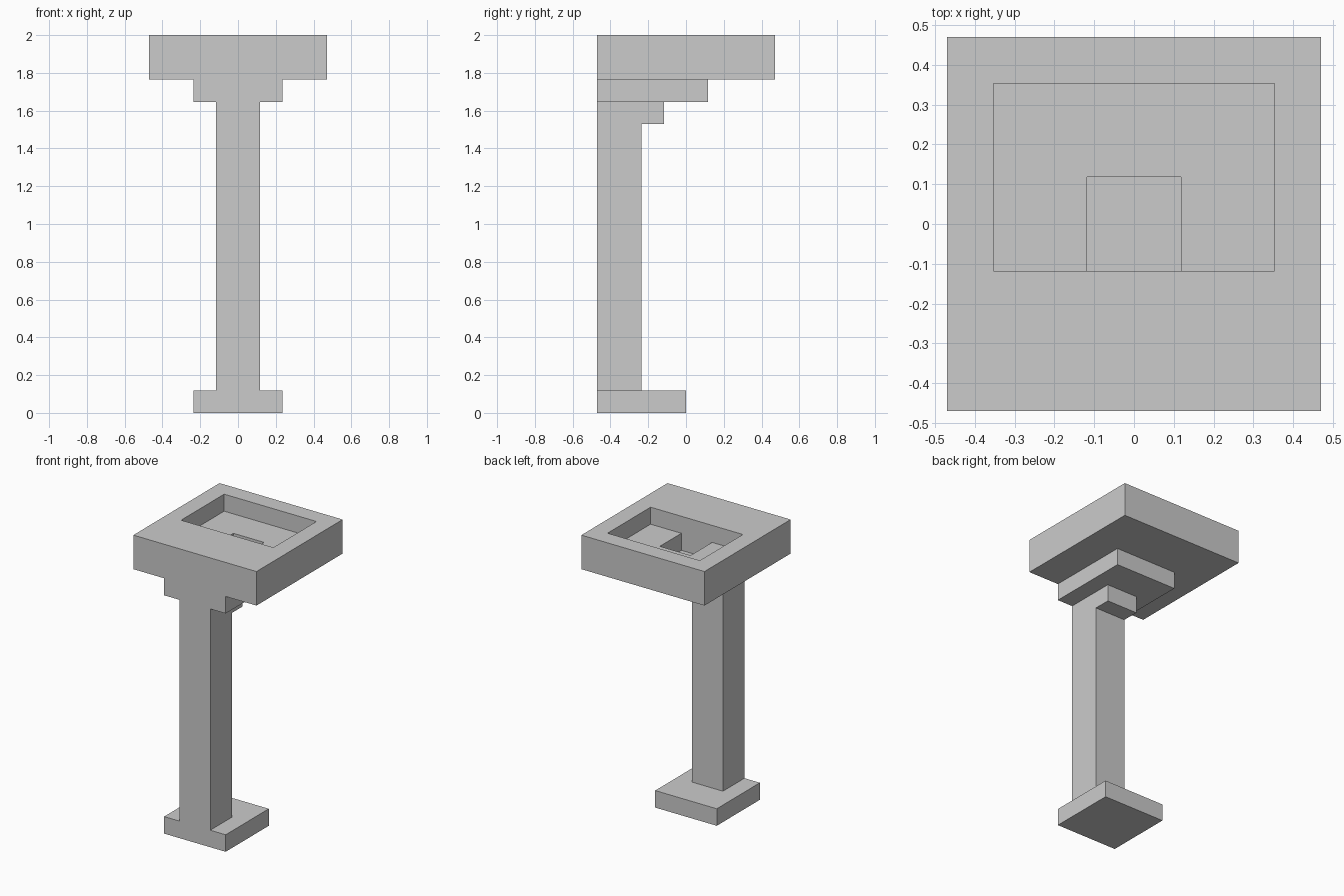
import bpy, bmesh
from math import radians
from itertools import product
from mathutils import Vector

if "Cube" in bpy.data.objects:
    bpy.data.objects.remove(bpy.data.objects["Cube"])

U = 2 / 17  # the model sits on a block grid, 17 blocks tall


def block(x0, x1, y0, y1, z0, z1):
    return set(product(range(x0, x1), range(y0, y1), range(z0, z1)))


# Parts as block ranges; the bowl is cut in two steps from the basin slab
parts = {
    "foot": block(-2, 2, -4, 0, 0, 1),
    "column": block(-1, 1, -4, -2, 1, 14),
    "lower_bracket": block(-1, 1, -2, -1, 13, 14),
    "upper_bracket": block(-2, 2, -4, 1, 14, 15),
    "basin": block(-4, 4, -4, 4, 15, 17)
             - block(-3, 3, -1, 3, 16, 17)
             - block(-1, 1, -1, 1, 15, 16),
}
solid = set().union(*parts.values())


def build(name, cells):
    """Skin the blocks with outer faces only, then merge flat areas."""
    bm = bmesh.new()
    for cell in cells:
        for axis, side in product(range(3), (-1, 1)):
            n = Vector((0, 0, 0))
            n[axis] = side
            c = Vector(cell)
            if tuple(int(v) for v in c + n) in solid:
                continue
            a = Vector((0, 0, 0))
            a[(axis + 1) % 3] = 0.5
            b = n.cross(a)
            mid = c + Vector((0.5, 0.5, 0.5)) + n * 0.5
            bm.faces.new([bm.verts.new((mid + o) * U)
                          for o in (-a - b, a - b, a + b, b - a)])
    bmesh.ops.remove_doubles(bm, verts=bm.verts, dist=0.001)
    bmesh.ops.dissolve_limit(bm, angle_limit=radians(1),
                             verts=bm.verts, edges=bm.edges)
    mesh = bpy.data.meshes.new(name)
    bm.to_mesh(mesh)
    bm.free()
    bpy.context.collection.objects.link(bpy.data.objects.new(name, mesh))


for name, cells in parts.items():
    build(name, cells)
